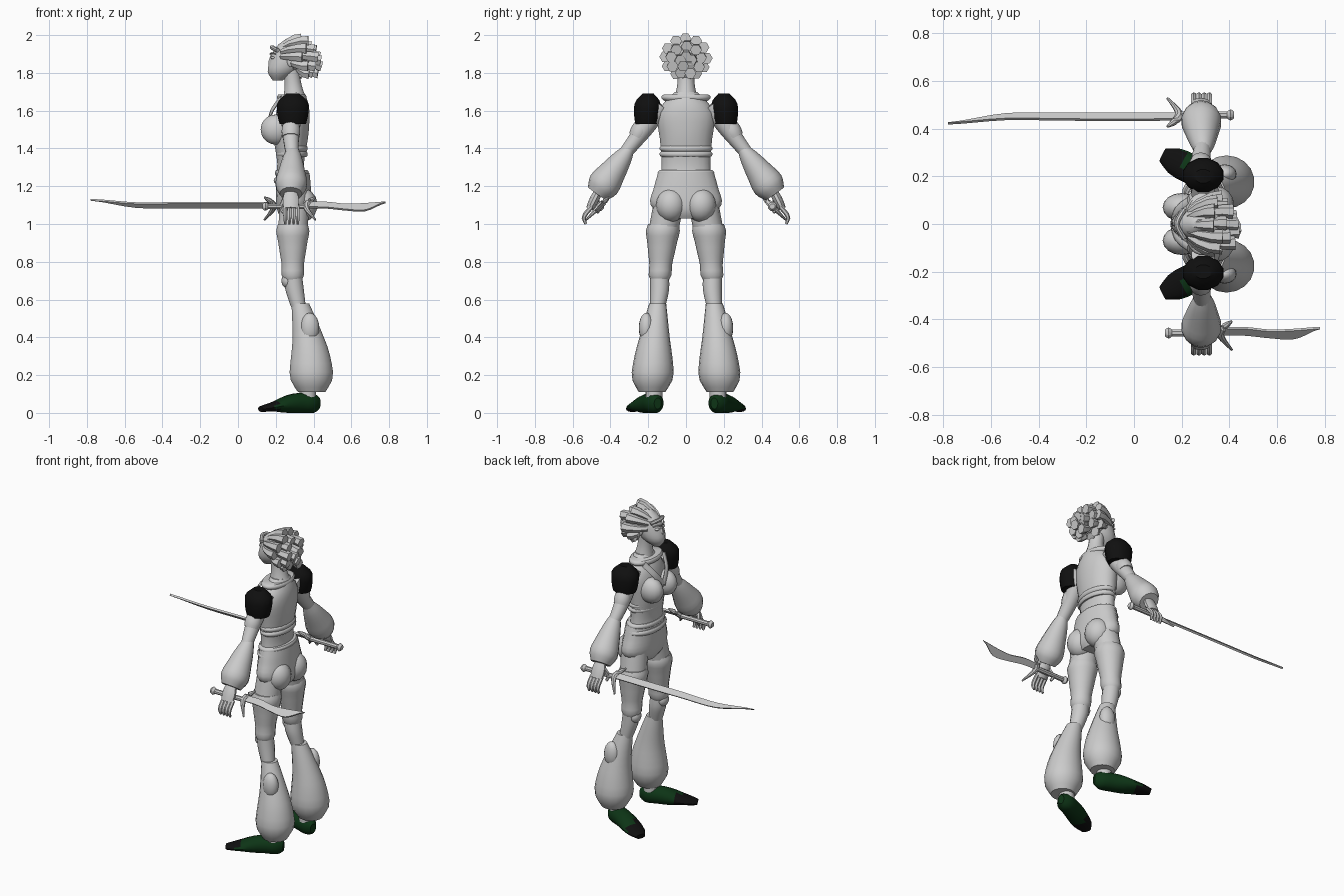
import bpy, bmesh, math, random
from mathutils import Vector, Matrix

random.seed(4)
cube = bpy.data.objects.get("Cube")
if cube:
    bpy.data.objects.remove(cube, do_unlink=True)


def material(name, rgb):
    made = bpy.data.materials.new(name)
    made.use_nodes = True
    made.diffuse_color = (*rgb, 1)
    made.node_tree.nodes["Principled BSDF"].inputs["Base Color"].default_value = (*rgb, 1)
    return made


GREY = material("pale grey", (.6, .6, .6))
BLACK = material("black", (.005, .005, .005))
GREEN = material("dark green", (.004, .035, .008))


def finish(name, bm, *materials, mirror=False, angle=40, rule=None):
    """Turn a bmesh into a shaded object, optionally mirrored to the other side."""
    bmesh.ops.recalc_face_normals(bm, faces=bm.faces[:])
    if rule:
        for face in bm.faces:
            face.material_index = rule(face.calc_center_median())
    mesh = bpy.data.meshes.new(name)
    bm.to_mesh(mesh)
    bm.free()
    for entry in materials:
        mesh.materials.append(entry)
    mesh.shade_smooth()
    mesh.set_sharp_from_angle(angle=math.radians(angle))
    part = bpy.data.objects.new(name, mesh)
    bpy.context.collection.objects.link(part)
    if mirror:
        part.modifiers.new("mirror", "MIRROR").use_axis = (False, True, False)


def along(values, t):
    """Smooth curve through evenly spaced values, for numbers or vectors."""
    last = len(values) - 1
    i = min(int(t * last), last - 1)
    f = t * last - i
    a, b = values[i], values[i + 1]
    slope_a = (b - values[max(i - 1, 0)]) / 2
    slope_b = (values[min(i + 2, last)] - a) / 2
    blend = f * f * (3 - 2 * f)
    return (a * (1 - blend) + b * blend
            + slope_a * (f * (1 - f) ** 2) - slope_b * (f * f * (1 - f)))


def skin(bm, rings):
    """Join equal rings of points into a closed skin."""
    loops = [[bm.verts.new(p) for p in ring] for ring in rings]
    for a, b in zip(loops, loops[1:]):
        for k in range(len(a)):
            bm.faces.new((a[k - 1], a[k], b[k], b[k - 1]))
    bm.faces.new(loops[0])
    bm.faces.new(loops[-1])


def add_limb(bm, path, widths, depth=(1, 1), sides=14, steps=12, level=False):
    """Sweep an oval along a path; depth is the ratio of the other radius to the width."""
    path = [Vector(p) for p in path]
    centres = [along(path, i / steps) for i in range(steps + 1)]
    rings = []
    for i, centre in enumerate(centres):
        u, v = Vector((1, 0, 0)), Vector((0, 1, 0))
        if not level:
            way = (centres[min(i + 1, steps)] - centres[max(i - 1, 0)]).normalized()
            ref = Vector((0, 0, 1)) if abs(way.x) > .6 else u
            u = (ref - way * ref.dot(way)).normalized()
            v = way.cross(u)
        width = along(widths, i / steps)
        deep = width * along(depth, i / steps)
        turns = [math.tau * (k + .5) / sides for k in range(sides)]
        rings.append([centre + u * deep * math.cos(a) + v * width * math.sin(a) for a in turns])
    skin(bm, rings)


def limb(name, path, widths, depth=(1, 1), colour=GREY, mirror=False, **shape):
    bm = bmesh.new()
    add_limb(bm, path, widths, depth, **shape)
    finish(name, bm, colour, mirror=mirror)


def ball(name, place, size, mirror=False):
    bm = bmesh.new()
    frame = Matrix.Translation(place) @ Matrix.Diagonal((*size, 1))
    bmesh.ops.create_uvsphere(bm, u_segments=16, v_segments=10, radius=1, matrix=frame)
    finish(name, bm, GREY, mirror=mirror)


# Torso and hips
limb("torso", [(.28, 0, 1.22), (.28, 0, 1.45), (.3, 0, 1.7)], [.14, .13, .14, .15, .06],
     depth=[.6, .55, .65, .6, .8], sides=20, level=True)
limb("hips", [(.3, 0, 1.03), (.29, 0, 1.27)], [.1, .19, .17, .15],
     depth=[.7, .5, .55, .6], sides=20, level=True)
for name, height, width in (("belt", 1.27, .15), ("belt_edge", 1.23, .16), ("collar", 1.67, .13),
                            ("shirt_hem", 1.4, .14), ("shirt_lower_hem", 1.37, .14)):
    ends = [(.285, 0, height - .015), (.285, 0, height + .015)]
    limb(name, ends, [width - .01, width, width, width - .01], depth=[.6, .6],
         sides=24, steps=6, level=True)
ball("bust", (.2, .07, 1.5), (.08, .06, .08), mirror=True)
ball("buttock", (.34, .08, 1.1), (.08, .08, .09), mirror=True)
limb("chest_strap", [(.23, .1, 1.67), (.18, .06, 1.6), (.16, 0, 1.52)], [.02, .02],
     depth=[.4, .4], sides=6, mirror=True)

# Neck and head
limb("neck", [(.3, 0, 1.67), (.28, 0, 1.83)], [.06, .045, .045], level=True)
limb("head", [(.21, 0, 1.76), (.26, 0, 1.87), (.28, 0, 1.98)], [.02, .06, .07, .06, .02],
     depth=[1.3, 1.3], sides=16, level=True)
limb("nose", [(.18, 0, 1.9), (.17, 0, 1.84)], [.006, .009, .013, .009], sides=8, level=True)
ball("lips", (.175, 0, 1.81), (.012, .02, .008))
ball("eye", (.185, .03, 1.88), (.012, .016, .008), mirror=True)
ball("ear", (.28, .07, 1.86), (.02, .01, .03), mirror=True)
limb("eyebrow", [(.17, .01, 1.9), (.18, .03, 1.905), (.2, .055, 1.9)], [.004, .005, .003],
     sides=6, mirror=True)

# Hair: flared faceted locks swept back from the brow in tiers
ball("hair_cap", (.3, 0, 1.89), (.085, .085, .085))
limb("headband", [(.21, -.06, 1.92), (.18, 0, 1.935), (.21, .06, 1.92)], [.012, .012], sides=8)
bm = bmesh.new()
for count, root, spread, tip, reach in ((12, .23, .06, .36, .11), (9, .27, .06, .41, .08),
                                        (5, .3, .03, .44, .03)):
    for k in range(count):
        turn = math.tau * (k + random.uniform(-.1, .1)) / count
        out = Vector((0, math.sin(turn), math.cos(turn) * .9))
        start = Vector((root + max(0, -out.z) * .1, 0, 1.885)) + out * spread
        end = Vector((tip + random.uniform(-.03, .02), 0, 1.99 - tip * .3)) + out * reach
        middle = (start + end) / 2 + out * reach * .15
        add_limb(bm, [start, middle, end], [.015, .024, .031], sides=6, steps=3)
finish("hair_locks", bm, GREY, angle=25)

# Arms
limb("shoulder_pad", [(.29, .21, 1.53), (.29, .2, 1.69)], [.06, .07, .07, .03],
     depth=[1.2, 1.2], colour=BLACK, sides=12, steps=8, level=True, mirror=True)
limb("upper_arm", [(.29, .13, 1.63), (.28, .24, 1.48), (.29, .35, 1.34)],
     [.05, .05, .04, .03], mirror=True)
limb("arm_cuff", [(.28, .23, 1.52), (.28, .26, 1.46)], [.045, .05, .045], steps=4, mirror=True)
limb("flared_sleeve", [(.29, .3, 1.4), (.28, .47, 1.16)], [.03, .05, .07, .085, .06], mirror=True)
limb("palm", [(.28, .46, 1.18), (.28, .51, 1.08)], [.02, .025, .02], depth=[1.5, 2],
     sides=10, mirror=True)
bm = bmesh.new()
for k in range(4):
    x = .25 + .022 * k
    add_limb(bm, [(x, .5, 1.09), (x, .54, 1.04), (x, .53, 1)], [.012, .012, .007],
             sides=6, steps=5)
add_limb(bm, [(.25, .48, 1.14), (.23, .46, 1.09), (.24, .47, 1.06)], [.014, .012, .008],
         sides=6, steps=5)
finish("fingers", bm, GREY, mirror=True)

# Legs
limb("upper_thigh", [(.3, .09, 1.12), (.29, .12, .96)], [.08, .08], level=True, mirror=True)
limb("long_stocking", [(.29, .12, 1), (.29, .14, .69)], [.08, .09, .08, .07, .06, .06, .04],
     level=True, mirror=True)
limb("knee", [(.29, .14, .73), (.3, .14, .65), (.32, .15, .56)], [.05, .05, .04],
     level=True, mirror=True)
ball("knee_cap", (.26, .14, .7), (.03, .04, .04), mirror=True)
limb("flared_trouser", [(.33, .15, .58), (.38, .17, .35), (.39, .18, .11)],
     [.045, .06, .08, .1, .11, .07], depth=[1.05, 1.05], sides=18, level=True, mirror=True)
ball("trouser_patch", (.38, .21, .45), (.05, .04, .08), mirror=True)
limb("ankle", [(.37, .17, .15), (.37, .17, .08)], [.045, .045], level=True, mirror=True)

# Shoes, black at the toe, with flattened soles
bm = bmesh.new()
add_limb(bm, [(.43, .15, .05), (.3, .2, .05), (.12, .29, .02)], [.02, .05, .055, .06, .06, .03],
         depth=[1.5, 1.1, 1, .8, .4, .5])
for vert in bm.verts:
    vert.co.z = max(vert.co.z, 0)
finish("shoe", bm, GREEN, BLACK, mirror=True, rule=lambda centre: int(centre.x < .21))


# Swords: canted blades, each held along the x axis
def sword(name, side, start, tip, bow, widths):
    across = Vector((0, side, -1)).normalized()
    normal = Vector((0, side, 1)).normalized() * .006
    sweep = math.copysign(1, tip - start)

    def place(x, w):
        return Vector((x, side * .45, 1.1)) + across * w

    bm = bmesh.new()
    rings = []
    for i in range(17):
        t = i / 16
        middle = place(start + (tip - start) * t, along(bow, t))
        edge = across * along(widths, t)
        rings.append([middle + edge + normal, middle + edge - normal,
                      middle - edge - normal, middle - edge + normal])
    skin(bm, rings)
    finish(name + "_blade", bm, GREY, angle=30)
    end = start - sweep * .2
    limb(name + "_handle", [place(start, .01), place(end, .01)], [.015, .015], sides=8)
    limb(name + "_pommel", [place(end, .01), place(end - sweep * .03, .01)],
         [.015, .025, .015], sides=8, steps=4)
    limb(name + "_guard", [place(start + sweep * .05, -.06), place(start, .01),
                           place(start + sweep * .05, .11)], [.005, .015, .017, .01, .005], sides=8)


sword("long_sword", 1, .19, -.78, [0, 0, 0, 0, -.04], [.018, .019, .018, .015, .001])
sword("short_sword", -1, .36, .78, [0, 0, .015, .015, -.02], [.018, .02, .02, .025, .001])
